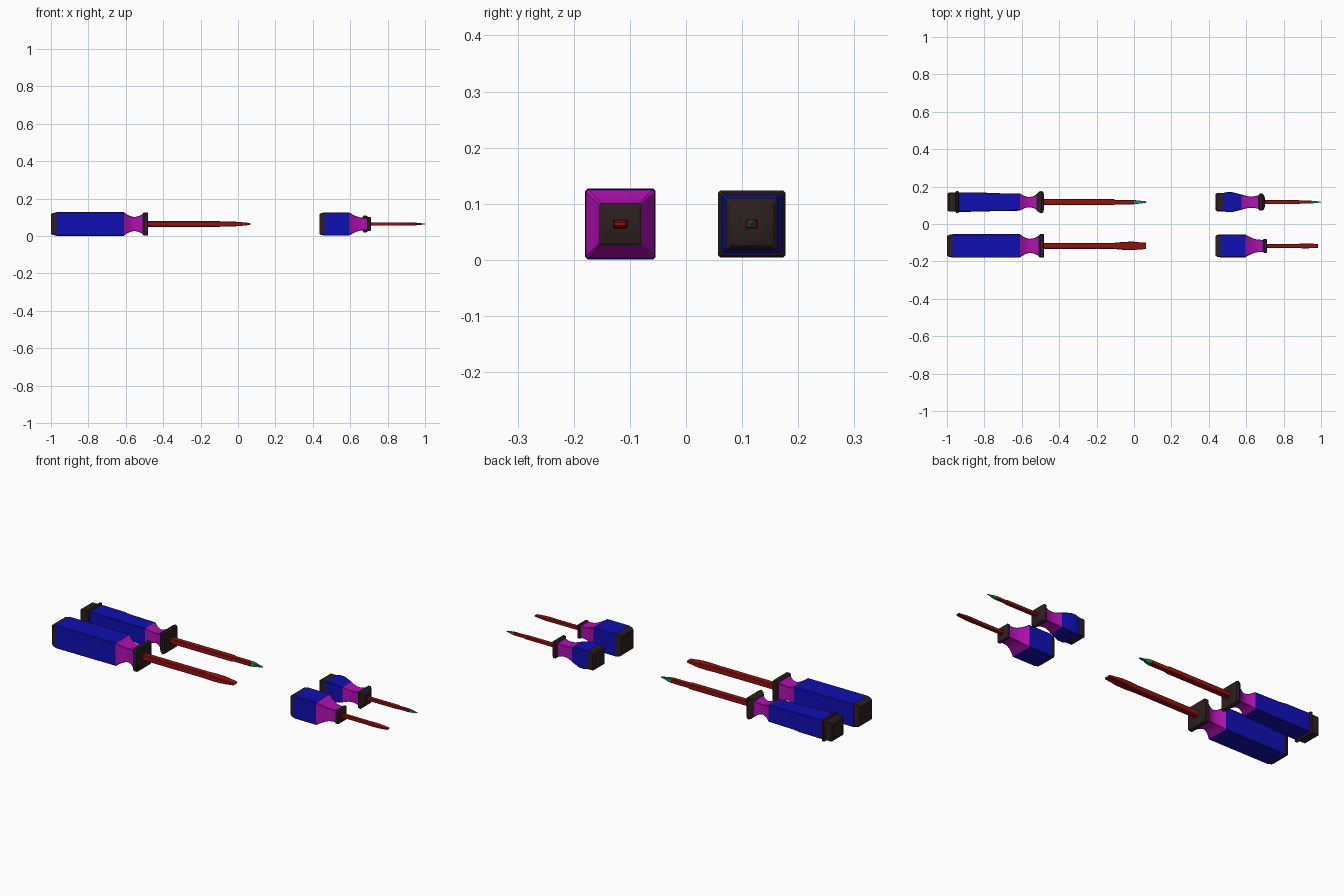
import bpy, bmesh, math

if "Cube" in bpy.data.objects:
    bpy.data.objects.remove(bpy.data.objects["Cube"])

COLORS = {
    "blue": (0.005, 0.005, 0.45, 1), "magenta": (0.45, 0.005, 0.45, 1),
    "black": (0.025, 0.014, 0.014, 1), "red": (0.32, 0.005, 0.005, 1),
    "green": (0.01, 0.3, 0.06, 1), "teal": (0.01, 0.22, 0.35, 1),
}
MATS = {}
for key, col in COLORS.items():
    MATS[key] = bpy.data.materials.new(key)
    MATS[key].diffuse_color = col
CZ = 0.064


def loft(name, color, cy, stations, chamfer=0.07):
    """Skin rectangular sections (x, half_y, half_z) with clipped corners along x."""
    bm = bmesh.new()
    rings = []
    for x, hy, hz in stations:
        c = chamfer * min(hy, hz)
        pts = []
        for sy, sz, flip in ((1, 1, 0), (-1, 1, 1), (-1, -1, 0), (1, -1, 1)):
            pair = [(sy * hy, sz * (hz - c)), (sy * (hy - c), sz * hz)]
            pts += pair[::-1] if flip else pair
        rings.append([bm.verts.new((x, cy + y, CZ + z)) for y, z in pts])
    for a, b in zip(rings, rings[1:]):
        for i in range(8):
            j = (i + 1) % 8
            bm.faces.new((a[i], a[j], b[j], b[i]))
    bm.faces.new(rings[0][::-1])
    bm.faces.new(rings[-1])
    bmesh.ops.recalc_face_normals(bm, faces=bm.faces)
    me = bpy.data.meshes.new(name)
    bm.to_mesh(me)
    bm.free()
    ob = bpy.data.objects.new(name, me)
    bpy.context.collection.objects.link(ob)
    me.materials.append(MATS[color])
    bpy.ops.object.select_all(action='DESELECT')
    ob.select_set(True)
    bpy.context.view_layer.objects.active = ob
    bpy.ops.object.shade_smooth_by_angle(angle=math.radians(30))
    return ob


def sq(*pairs):
    return [(x, h, h) for x, h in pairs]


def neck(x0, x1, h0, h1, dip, n=10):
    """Concave waist between two handle widths."""
    out = []
    for i in range(n + 1):
        t = i / n
        out.append((x0 + (x1 - x0) * t, h0 + (h1 - h0) * t - dip * math.sin(math.pi * t)))
    return sq(*out)


def cross_tip(prefix, cy, x0, x1, h):
    """Cross-head bit: green taper and crossed teal wings."""
    xm = x0 + (x1 - x0) * 0.42
    loft(prefix + "_bit_base", "green", cy, sq((x0, h), (xm, h * 0.72)))
    for tag, a, b in (("wide", 1, 0.4), ("tall", 0.4, 1)):
        loft(f"{prefix}_bit_{tag}_wing", "teal", cy,
             [(xm, h * 0.72 * a, h * 0.72 * b), (x1 - 0.008, h * 0.4 * a, h * 0.4 * b),
              (x1, h * 0.15 * a, h * 0.15 * b)])


F, B = -0.117, 0.117

# Long flat driver
p = "long_flat"
loft(p + "_cap", "black", F, sq((-1.0, 0.052), (-0.99, 0.059), (-0.97, 0.062)))
loft(p + "_grip", "blue", F, sq((-0.97, 0.063), (-0.61, 0.063)))
loft(p + "_neck", "magenta", F, neck(-0.61, -0.505, 0.062, 0.056, 0.021))
loft(p + "_collar", "black", F, sq((-0.51, 0.056), (-0.502, 0.0625), (-0.484, 0.0625), (-0.48, 0.058)))
loft(p + "_shaft", "red", F, [
    (-0.485, 0.016, 0.015), (-0.11, 0.016, 0.015), (-0.06, 0.021, 0.014),
    (-0.01, 0.023, 0.012), (0.03, 0.019, 0.009), (0.065, 0.017, 0.005)], 0.25)

# Long cross driver
p = "long_cross"
loft(p + "_cap", "black", B, sq((-0.992, 0.038), (-0.992, 0.043), (-0.998, 0.045),
                                (-0.99, 0.051), (-0.955, 0.051),
                                (-0.95, 0.059), (-0.94, 0.059), (-0.935, 0.052)))
loft(p + "_grip", "blue", B, sq((-0.94, 0.052), (-0.80, 0.051), (-0.76, 0.048), (-0.61, 0.046)))
loft(p + "_neck", "magenta", B, neck(-0.61, -0.51, 0.046, 0.047, 0.019))
loft(p + "_collar", "black", B, sq((-0.52, 0.044), (-0.508, 0.055), (-0.495, 0.06), (-0.485, 0.055), (-0.48, 0.03)))
loft(p + "_shaft", "red", B, [(-0.485, 0.016, 0.013), (-0.11, 0.016, 0.013),
                              (-0.10, 0.0125, 0.011), (0.0, 0.0125, 0.011)], 0.25)
cross_tip(p, B, 0.0, 0.068, 0.011)

# Short flat driver
p = "short_flat"
loft(p + "_cap", "black", F, sq((0.435, 0.052), (0.445, 0.059), (0.462, 0.061)))
loft(p + "_grip", "blue", F, sq((0.462, 0.062), (0.595, 0.062)))
loft(p + "_neck", "magenta", F, neck(0.595, 0.697, 0.061, 0.033, 0.010))
loft(p + "_collar", "black", F, sq((0.69, 0.033), (0.695, 0.037), (0.708, 0.037), (0.711, 0.033)))
loft(p + "_shaft", "red", F, [
    (0.71, 0.010, 0.009), (0.87, 0.010, 0.009), (0.90, 0.013, 0.008),
    (0.93, 0.013, 0.007), (0.985, 0.010, 0.003)], 0.25)

# Short cross driver
p = "short_cross"
loft(p + "_cap", "black", B, sq((0.437, 0.043), (0.445, 0.049), (0.475, 0.049), (0.48, 0.046)))
loft(p + "_grip", "blue", B, sq((0.476, 0.049), (0.495, 0.053), (0.525, 0.053), (0.55, 0.047), (0.575, 0.041)))
loft(p + "_neck", "magenta", B, neck(0.575, 0.672, 0.041, 0.038, 0.009))
loft(p + "_collar", "black", B, sq((0.665, 0.036), (0.672, 0.045), (0.685, 0.046), (0.695, 0.038), (0.70, 0.022)))
loft(p + "_shaft", "red", B, [(0.695, 0.011, 0.008), (0.88, 0.011, 0.008),
                              (0.89, 0.008, 0.007), (0.95, 0.008, 0.007)], 0.25)
cross_tip(p, B, 0.95, 1.0, 0.007)

for m in bpy.data.materials:
    if m.users and not m.is_grease_pencil:
        m.use_nodes = True
        m.node_tree.nodes["Principled BSDF"].inputs["Base Color"].default_value = m.diffuse_color
